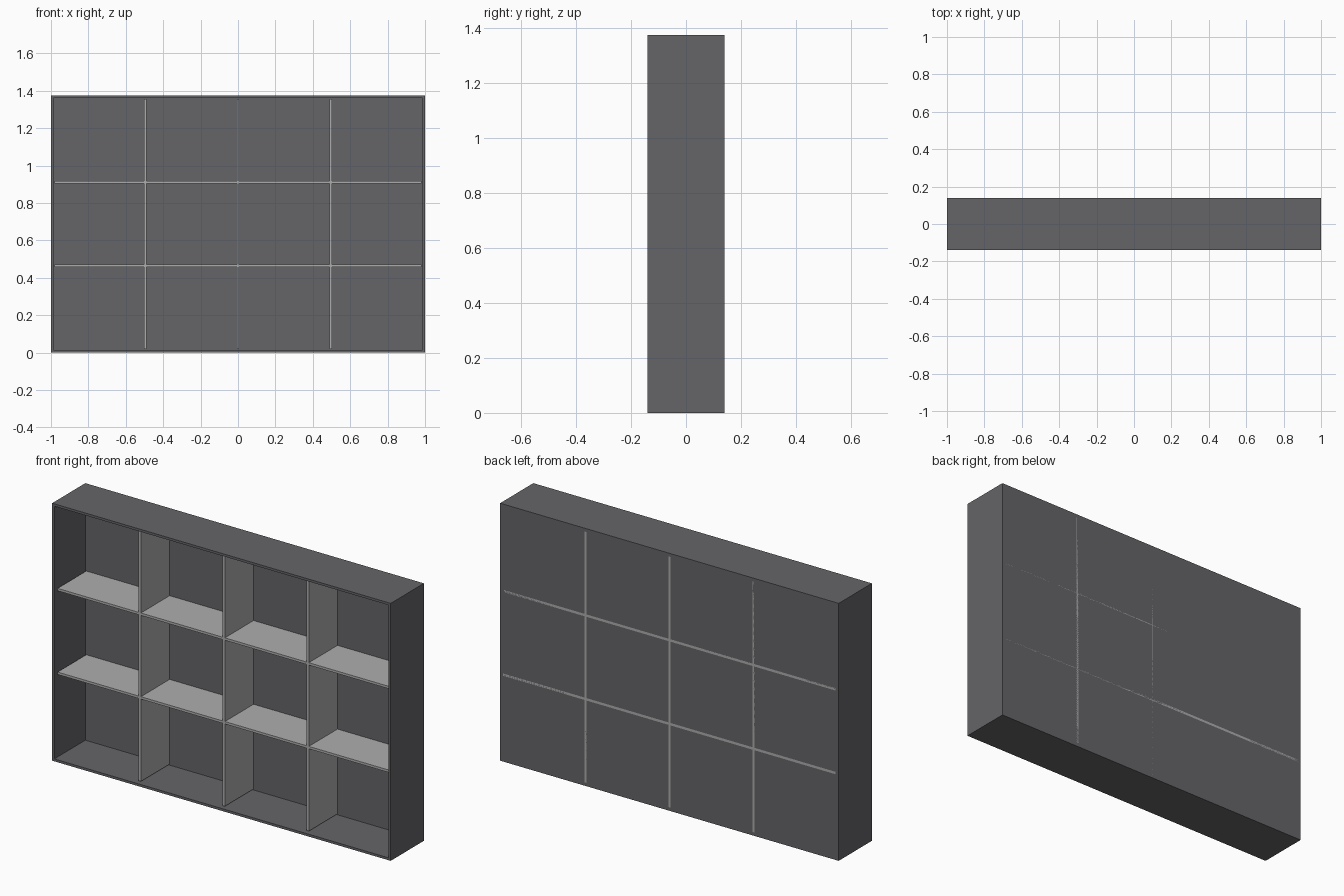
import bpy, bmesh

if "Cube" in bpy.data.objects:
    bpy.data.objects.remove(bpy.data.objects["Cube"])

W, H, D, T = 2.0, 1.375, 0.28, 0.018   # outer size and frame thickness
P = 0.013                              # divider thickness


def material(name, color):
    m = bpy.data.materials.new(name)
    m.diffuse_color = color
    m.use_nodes = True
    m.node_tree.nodes["Principled BSDF"].inputs["Base Color"].default_value = m.diffuse_color
    return m


def add_box(bm, x0, x1, y0, y1, z0, z1):
    geom = bmesh.ops.create_cube(bm, size=1)
    for v in geom["verts"]:
        v.co = ((x0 + x1) / 2 + v.co.x * (x1 - x0),
                (y0 + y1) / 2 + v.co.y * (y1 - y0),
                (z0 + z1) / 2 + v.co.z * (z1 - z0))
    return next(f for f in bm.faces if f.is_valid and all(v in geom["verts"] for v in f.verts)
                and all(abs(v.co.y - y0) < 1e-5 for v in f.verts))


def finish(bm, name, mat):
    bmesh.ops.recalc_face_normals(bm, faces=bm.faces)
    me = bpy.data.meshes.new(name)
    bm.to_mesh(me)
    bm.free()
    me.materials.append(mat)
    ob = bpy.data.objects.new(name, me)
    bpy.context.collection.objects.link(ob)


dark = material("dark_frame", (0.13, 0.13, 0.14, 1))
light = material("light_shelf", (0.42, 0.42, 0.42, 1))

# Open-fronted cabinet: inset the front face and push it back
bm = bmesh.new()
front = add_box(bm, -W / 2, W / 2, -D / 2, D / 2, 0, H)
bmesh.ops.inset_region(bm, faces=[front], thickness=T)
pushed = bmesh.ops.extrude_face_region(bm, geom=[front])
bmesh.ops.delete(bm, geom=[front], context='FACES')
for v in [g for g in pushed["geom"] if isinstance(g, bmesh.types.BMVert)]:
    v.co.y = D / 2 - T
finish(bm, "cabinet_shell", dark)

# Shelves and upright dividers, set slightly back from the front edge
y0, y1 = -D / 2 + 0.02, D / 2
for i, z in enumerate((0.464, 0.911)):
    bm = bmesh.new()
    add_box(bm, -W / 2 + T, W / 2 - T, y0, y1, z - P / 2, z + P / 2)
    finish(bm, f"shelf_{i + 1}", light)
for i, x in enumerate((-0.496, 0, 0.496)):
    bm = bmesh.new()
    add_box(bm, x - P / 2, x + P / 2, y0, y1, T, H - T)
    finish(bm, f"divider_{i + 1}", light)
